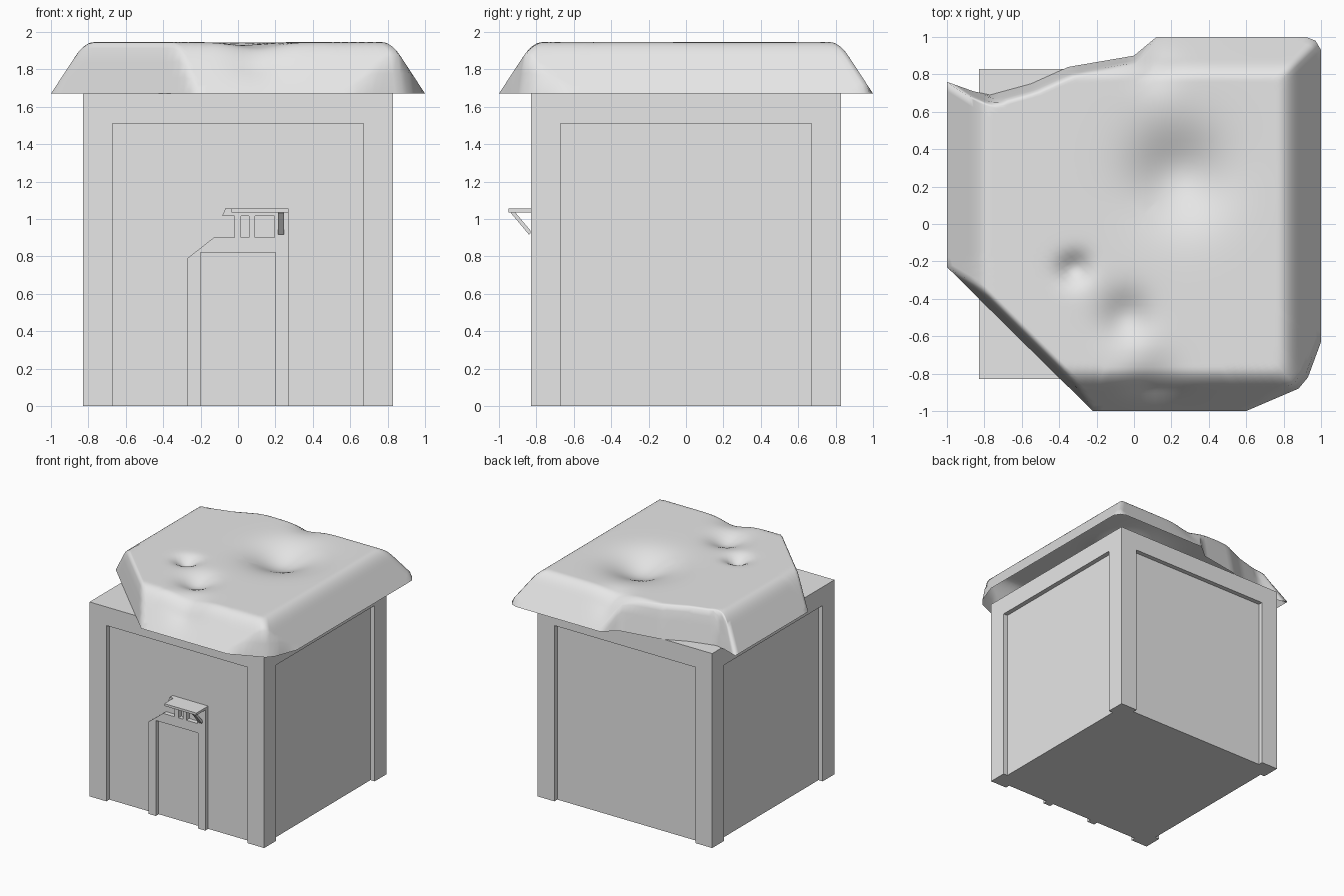
import bpy, bmesh, math
from mathutils import Vector, Matrix

if "Cube" in bpy.data.objects:
    bpy.data.objects.remove(bpy.data.objects["Cube"], do_unlink=True)

grey = bpy.data.materials.new("plain grey")
grey.use_nodes = True
grey.diffuse_color = (0.8, 0.8, 0.8, 1)
grey.node_tree.nodes["Principled BSDF"].inputs["Base Color"].default_value = (0.8, 0.8, 0.8, 1)


def finish(name, bm, smooth=False, recalc=True):
    if recalc:
        bmesh.ops.recalc_face_normals(bm, faces=bm.faces)
    mesh = bpy.data.meshes.new(name)
    bm.to_mesh(mesh)
    bm.free()
    mesh.materials.append(grey)
    for poly in mesh.polygons:
        poly.use_smooth = smooth
    obj = bpy.data.objects.new(name, mesh)
    bpy.context.collection.objects.link(obj)
    return obj


def prism(name, outline, y0, y1, turn=0):
    """Extrude an x-z outline along y, then turn it about z."""
    bm = bmesh.new()
    face = bm.faces.new([bm.verts.new((x, y0, z)) for x, z in outline])
    moved = bmesh.ops.extrude_face_region(bm, geom=[face])["geom"]
    bmesh.ops.translate(bm, vec=(0, y1 - y0, 0),
                        verts=[v for v in moved if isinstance(v, bmesh.types.BMVert)])
    bm.transform(Matrix.Rotation(turn, 4, 'Z'))
    return finish(name, bm)


def box(name, x0, x1, y0, y1, z0, z1):
    return prism(name, [(x0, z0), (x1, z0), (x1, z1), (x0, z1)], y0, y1)


OUT, CORE, TOP = 0.83, 0.79, 1.67

# Wall core with a raised frame on each side
box("wall_core", -CORE, CORE, -CORE, CORE, 0, TOP)
for i, side in enumerate(("front", "left", "back", "right")):
    w = OUT if i % 2 == 0 else CORE
    prism(side + "_frame", [(-w, 0), (-w, TOP), (w, TOP), (w, 0), (0.67, 0),
                            (0.67, 1.51), (-0.67, 1.51), (-0.67, 0)],
          -OUT, -CORE, i * math.pi / 2)

# Door surround and the small windows above it
prism("door_surround", [(-0.27, 0), (-0.27, 0.79), (-0.13, 0.9), (0.27, 0.9), (0.27, 0),
                        (0.2, 0), (0.2, 0.82), (-0.2, 0.82), (-0.2, 0)], -OUT, -CORE)
for n, (x0, x1) in enumerate(((-0.02, 0.015), (0.06, 0.09), (0.195, 0.27))):
    box("window_bar_%d" % (n + 1), x0, x1, -OUT, -CORE, 0.9, 1.015)
box("window_head", -0.02, 0.27, -OUT, -CORE, 1.015, 1.055)

# Canopy with its strut
box("canopy", -0.035, 0.27, -0.95, -OUT, 1.035, 1.055)
prism("canopy_end", [(-0.085, 1.015), (-0.02, 1.015), (-0.02, 1.055), (-0.068, 1.055)],
      -OUT, -CORE)
strut = box("canopy_strut", 0.215, 0.245, -0.01, 0.01, -0.075, 0.075)
strut.data.transform(Matrix.Translation((0, -0.88, 0.98)) @ Matrix.Rotation(math.radians(40), 4, 'X'))

# Battered roof: broken outline, sloping skirt, dented top
OUTLINE = [(-0.22, -1), (0.6, -1), (0.88, -0.88), (0.93, -0.82), (1, -0.63), (1, 0.93),
           (0.97, 0.98), (0.92, 1), (0.12, 1), (0, 0.9), (-0.35, 0.84), (-0.55, 0.75),
           (-0.77, 0.69), (-0.86, 0.71), (-1, 0.76), (-1, -0.23)]
corners = [Vector(p) for p in OUTLINE]
edges = list(zip(corners, corners[1:] + corners[:1]))
# x, y, radius, depth
DENTS = [(0.24, 0.26, 0.24, 0.12), (-0.32, -0.24, 0.08, 0.07),
         (-0.04, -0.5, 0.13, 0.07), (0.1, -0.86, 0.14, 0.05), (0.1, 0.86, 0.13, 0.04)]


def edge_distance(p):
    best = 9
    for a, b in edges:
        t = max(0, min(1, (p - a).dot(b - a) / (b - a).length_squared))
        best = min(best, (p - a - (b - a) * t).length)
    return best


def roof_height(p):
    rim = edge_distance(p)
    skirt = min(1.53 * min(1 - abs(p.x), 1 - abs(p.y)), 6 * rim)
    full, blend = 0.275, 0.08
    h = min(skirt, full) - max(blend - abs(skirt - full), 0) ** 2 / (4 * blend)
    for x, y, r, depth in DENTS:
        d2 = (p.x - x) ** 2 + (p.y - y) ** 2
        h -= depth * math.exp(-d2 / (r * r)) * min(1, rim / 0.12)
    return TOP + max(h, 0.003)


loop = []
for a, b in edges:
    steps = math.ceil((b - a).length / 0.05)
    loop += [a.lerp(b, k / steps) for k in range(steps)]

centre = Vector((0.05, 0.05))
scales = [1 - 0.015 * k for k in range(18)] + [0.7 - 0.04 * k for k in range(17)]
bm = bmesh.new()
rings = []
for s in scales:
    pts = [centre.lerp(p, s) for p in loop]
    rings.append([bm.verts.new((p.x, p.y, TOP if s == 1 else roof_height(p))) for p in pts])
count = len(loop)
for outer, inner in zip(rings, rings[1:]):
    for k in range(count):
        n = (k + 1) % count
        bm.faces.new((outer[k], outer[n], inner[n], inner[k]))
tip = bm.verts.new((centre.x, centre.y, roof_height(centre)))
for k in range(count):
    bm.faces.new((rings[-1][k], rings[-1][(k + 1) % count], tip))
finish("roof", bm, smooth=True, recalc=False)
